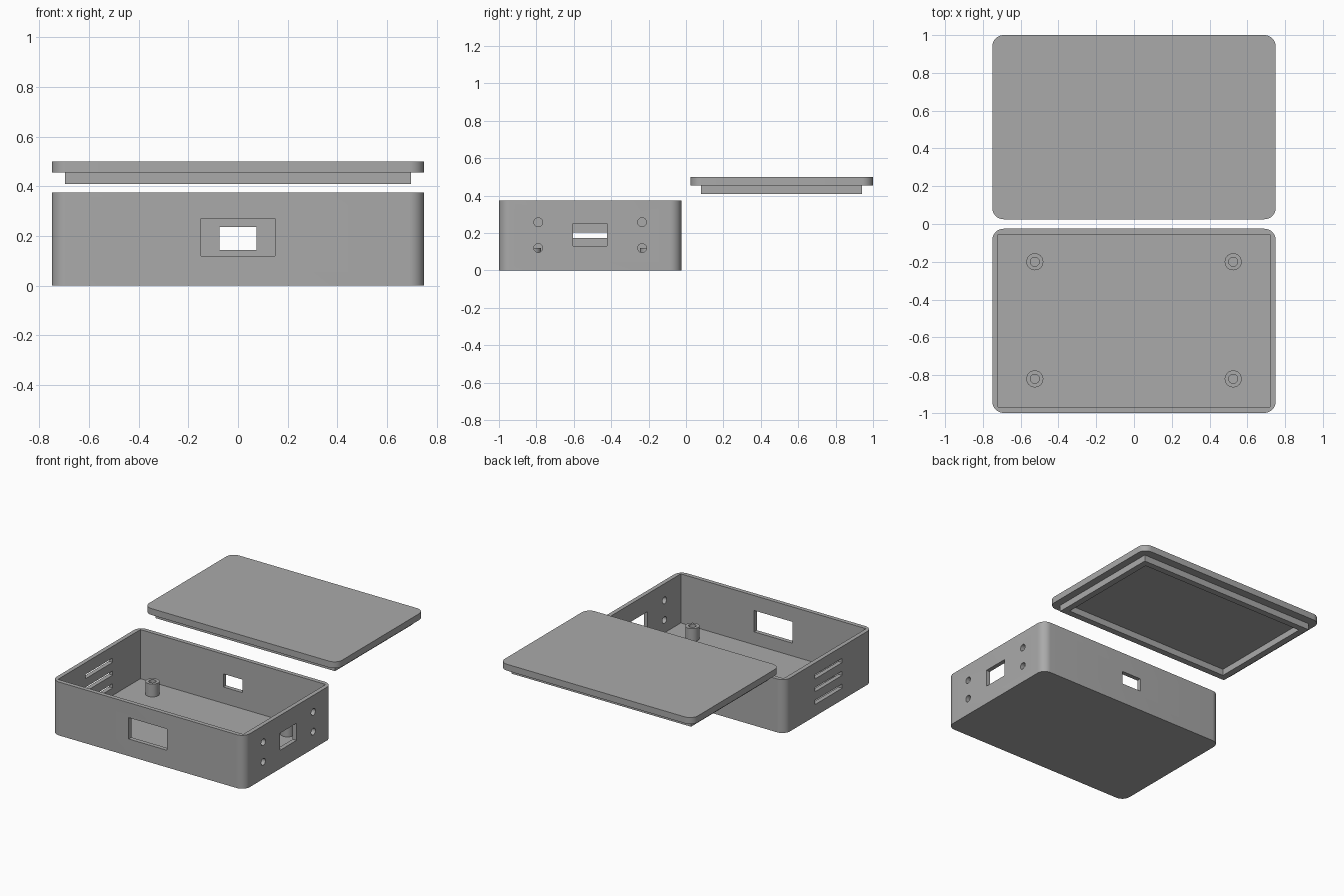
import bpy, bmesh
from mathutils import Matrix, Vector

if "Cube" in bpy.data.objects:
    bpy.data.objects.remove(bpy.data.objects["Cube"], do_unlink=True)

grey = bpy.data.materials.new("plain_grey")
grey.use_nodes = True
colour = (0.4, 0.4, 0.4, 1)
grey.diffuse_color = colour
grey.node_tree.nodes["Principled BSDF"].inputs["Base Color"].default_value = colour


def finish(name, bm):
    mesh = bpy.data.meshes.new(name)
    bmesh.ops.recalc_face_normals(bm, faces=bm.faces)
    bm.to_mesh(mesh)
    bm.free()
    mesh.materials.append(grey)
    obj = bpy.data.objects.new(name, mesh)
    bpy.context.collection.objects.link(obj)
    return obj


def block(name, centre, half, radius=0):
    """Box from centre and half sizes, with optional rounded upright edges."""
    bm = bmesh.new()
    bmesh.ops.create_cube(bm, size=2)
    for v in bm.verts:
        v.co = Vector(centre) + Vector(a * b for a, b in zip(v.co, half))
    if radius:
        upright = [e for e in bm.edges
                   if abs(e.verts[0].co.z - e.verts[1].co.z) > 1e-4]
        bmesh.ops.bevel(bm, geom=upright, offset=radius, segments=10,
                        profile=0.5, affect='EDGES')
    return finish(name, bm)


def rod(name, centre, radius, length, axis='Z'):
    bm = bmesh.new()
    turn = Matrix.Rotation(1.5707963, 4, 'Y') if axis == 'X' else Matrix()
    bmesh.ops.create_cone(bm, cap_ends=True, segments=32, radius1=radius,
                          radius2=radius, depth=length,
                          matrix=Matrix.Translation(centre) @ turn)
    return finish(name, bm)


def cut(target, cutter):
    """Subtract the cutter, then discard it."""
    mod = target.modifiers.new("cut", 'BOOLEAN')
    mod.operation, mod.solver, mod.object = 'DIFFERENCE', 'EXACT', cutter
    select(target)
    bpy.ops.object.modifier_apply(modifier=mod.name)
    bpy.data.objects.remove(cutter, do_unlink=True)


def select(obj):
    bpy.ops.object.select_all(action='DESELECT')
    obj.select_set(True)
    bpy.context.view_layer.objects.active = obj


def smooth(obj):
    select(obj)
    bpy.ops.object.shade_smooth_by_angle(angle=0.6)


W, D, H = 0.75, 0.4875, 0.1875     # half sizes of the case
MID, WALL, CORNER = 0.5125, 0.03, 0.06

# Open case with a square-cornered cavity
case = block("case_body", (0, -MID, H), (W, D, H), CORNER)
cut(case, block("cavity", (0, -MID, H + WALL), (W - WALL, D - WALL, H)))

# Front and back openings
cut(case, block("front_window", (0, -MID - D, 0.195), (0.15, 0.1, 0.075)))
cut(case, block("back_window", (0, -MID + D, 0.19), (0.075, 0.1, 0.046)))

# Left side: window and four screw holes
cut(case, block("side_window", (W, -MID, 0.19), (0.1, 0.091, 0.06)))
for y in (-0.79, -0.235):
    for z in (0.12, 0.258):
        cut(case, rod("screw_hole", (W, y, z), 0.0235, 0.2, 'X'))

# Right side: three vent slots
for i in (-1, 0, 1):
    cut(case, block("vent_slot", (-W, -MID, H + i * 0.09), (0.1, 0.15, 0.015)))
smooth(case)

# Hollow standoffs on the floor
for side, x in (("left", 0.525), ("right", -0.525)):
    for end, y in (("front", -0.82), ("back", -0.2)):
        post = rod(f"standoff_{end}_{side}", (x, y, 0.0745), 0.045, 0.091)
        cut(post, rod("bore", (x, y, 0.13), 0.024, 0.2))
        smooth(post)

# Lid plate with a rim lip beneath
lid = block("lid_plate", (0, MID, 0.4775), (W, D, 0.0225), CORNER)
smooth(lid)
lip = block("lid_lip", (0, MID - 0.002, 0.4325), (0.6975, 0.43, 0.0225))
cut(lip, block("lip_opening", (0, MID - 0.002, 0.4325), (0.6525, 0.385, 0.1)))
